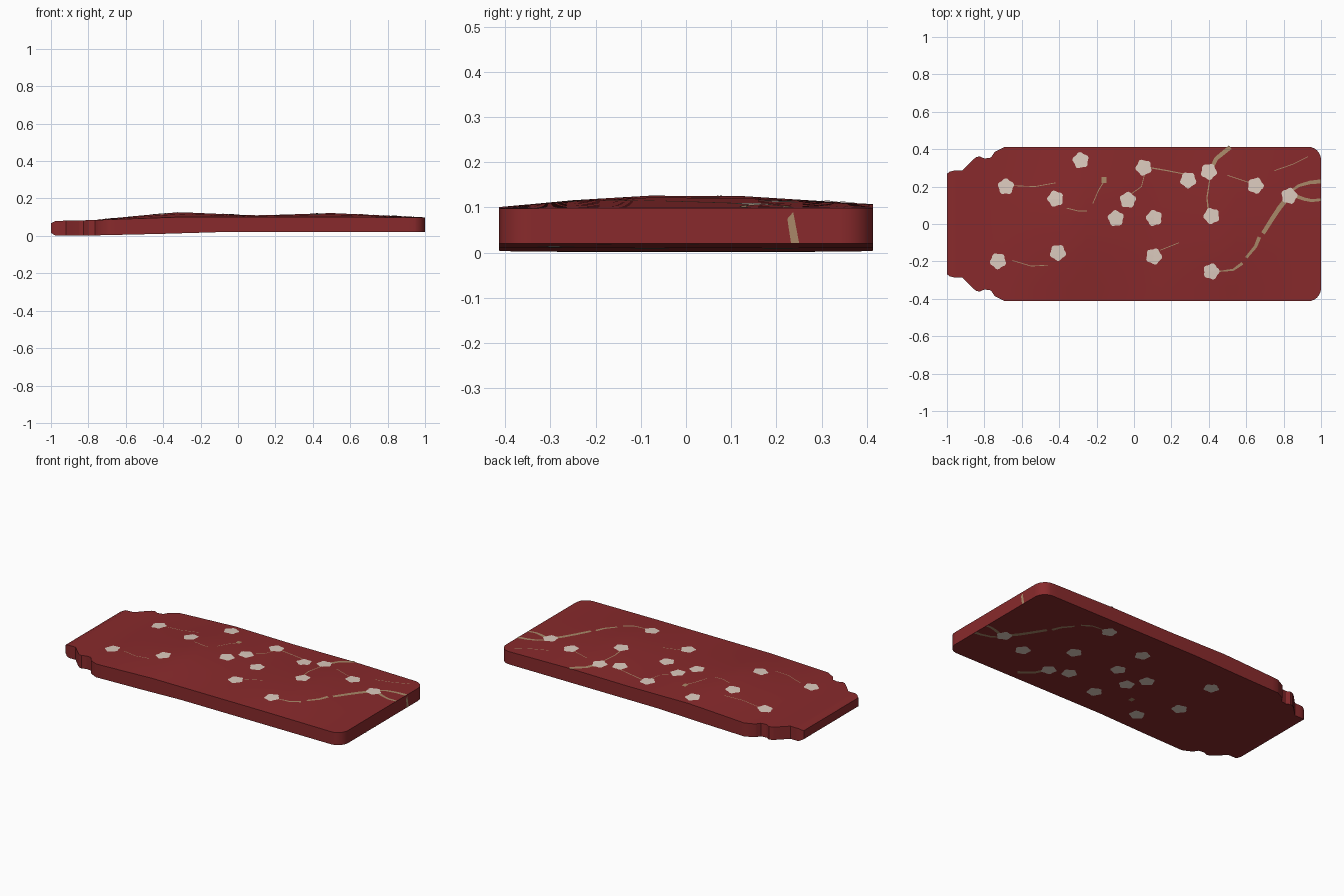
import bpy, bmesh, math
from mathutils import Vector

if "Cube" in bpy.data.objects:
    bpy.data.objects.remove(bpy.data.objects["Cube"])


def material(name, rgb):
    m = bpy.data.materials.new(name)
    m.diffuse_color = (*rgb, 1)
    m.use_nodes = True
    m.node_tree.nodes["Principled BSDF"].inputs["Base Color"].default_value = m.diffuse_color
    return m


RED = material("dark red", (0.248, 0.023, 0.025))
CREAM = material("blossom cream", (0.72, 0.60, 0.52))
TAN = material("branch tan", (0.40, 0.25, 0.14))


def lerp(table, t):
    """Piecewise linear lookup in a list of (t, value)."""
    if t <= table[0][0]:
        return table[0][1]
    for (a, u), (b, v) in zip(table, table[1:]):
        if t <= b:
            return u + (v - u) * (t - a) / (b - a)
    return table[-1][1]


# Height profiles of the gently wavy slab
RIM = [(-1, .068), (-.975, .08), (-.75, .085), (-.3, .101), (.1, .101), (.5, .101), (1, .098)]
CROWN = [(-.77, 0), (-.55, .014), (-.32, .026), (.1, .008), (.5, .021), (1, 0.001)]
ACROSS = [(-.41, 0), (-.25, .6), (-.08, 1), (.13, .95), (.41, .25)]
UNDER = [(-1, .015), (-.975, .002), (-.75, .003), (-.4, .011), (-.1, .02), (1, .02)]


def top(x, y):
    return lerp(RIM, x) + lerp(CROWN, x) * lerp(ACROSS, y)


def bottom(x, y):
    return lerp(UNDER, x)


def finish(bm, name, mat):
    me = bpy.data.meshes.new(name)
    bm.to_mesh(me)
    bm.free()
    ob = bpy.data.objects.new(name, me)
    bpy.context.collection.objects.link(ob)
    me.materials.append(mat)
    return ob


# Slab: half outline mirrored, cut into a grid, extruded and shaped
half = [(-1, .268), (-.985, .28), (-.965, .285), (-.92, .285), (-.87, .335),
        (-.845, .357), (-.825, .362), (-.80, .35), (-.765, .355), (-.745, .385), (-.69, .413)]
half += [(.93 + .07 * math.sin(a), .343 + .07 * math.cos(a))
         for a in [i * math.pi / 12 for i in range(7)]]
outline = [(x, -y) for x, y in half] + half[::-1]
bm = bmesh.new()
bm.faces.new([bm.verts.new((x, y, 0)) for x, y in outline])


def cut(co, no):
    bmesh.ops.bisect_plane(bm, geom=bm.verts[:] + bm.edges[:] + bm.faces[:],
                           plane_co=co, plane_no=no)


for x in [-.975] + [i * .05 - .952 for i in range(39)]:
    cut((x, 0, 0), (1, 0, 0))
for y in (-.34, -.25, -.165, -.08, .025, .13, .235, .34):
    cut((0, y, 0), (0, 1, 0))
ext = bmesh.ops.extrude_face_region(bm, geom=bm.faces[:], use_keep_orig=True)
upper = {g for g in ext["geom"] if isinstance(g, bmesh.types.BMVert)}
for v in bm.verts:
    v.co.z = (top if v in upper else bottom)(v.co.x, v.co.y)
bmesh.ops.recalc_face_normals(bm, faces=bm.faces[:])
slab = finish(bm, "slab", RED)
bpy.context.view_layer.objects.active = slab
slab.select_set(True)
bpy.ops.object.shade_smooth_by_angle(angle=math.radians(30))
slab.select_set(False)


def decals(name, mat, draw, lift):
    """Thin painted pattern: upright on top, mirrored and shifted underneath."""
    bm = bmesh.new()

    def add(pts, above=True, below=True):
        if above:
            bm.faces.new([bm.verts.new((x, y, top(x, y) + lift)) for x, y in pts])
        if below:
            under = [(min(x + .025, 1), .055 - y) for x, y in pts]
            bm.faces.new([bm.verts.new((x, y, bottom(x, y) - lift)) for x, y in under])
    draw(add)
    return finish(bm, name, mat)


# Five-petalled blossoms
SPOTS = [(-.685, .20), (-.285, .34), (-.42, .135), (.052, .302), (.29, .235), (.40, .28),
         (.65, .205), (.83, .15), (-.033, .128), (-.097, .03), (.108, .032), (.415, .043),
         (-.727, -.198), (-.407, -.153), (.106, -.173), (.413, -.254)]


def draw_blossoms(add):
    for n, (cx, cy) in enumerate(SPOTS):
        ring = []
        for k in range(30):
            a = k * math.tau / 30
            r = .041 + .004 * math.cos(5 * (a - math.pi / 2 - n * .15))
            ring.append((cx + r * math.cos(a), cy + r * math.sin(a)))
        for p, q in zip(ring, ring[1:] + ring[:1]):
            add([(cx, cy), p, q], below=cx > -.6)


decals("blossoms", CREAM, draw_blossoms, .002)

# Branches: (start width, end width, points)
STROKES = [
    (.004, .016, [(.44, -.255), (.53, -.245), (.58, -.21)]),
    (.014, .020, [(.60, -.18), (.65, -.12), (.67, -.07)]),
    (.022, .026, [(.69, -.05), (.74, .03), (.78, .09), (.83, .15)]),
    (.012, .022, [(.84, .175), (.88, .205), (.94, .222), (.999, .228)]),
    (.020, .014, [(.85, .155), (.91, .133), (.95, .125), (.999, .13)]),
    (.008, .005, [(.40, .05), (.39, .14), (.41, .27)]),
    (.020, .024, [(.41, .29), (.44, .35), (.515, .411)]),
    (.007, .005, [(.08, .302), (.18, .285), (.28, .265)]),
    (.004, .004, [(-.65, .205), (-.53, .20), (-.42, .22)]),
    (.004, .004, [(-.36, .085), (-.30, .07), (-.25, .07)]),
    (.004, .005, [(-.22, .11), (-.19, .18), (-.165, .22)]),
    (.026, .026, [(-.16, .220), (-.16, .252)]),
    (.004, .004, [(-.65, -.195), (-.55, -.225), (-.46, -.22)]),
    (.004, .004, [(.14, -.14), (.24, -.10)]),
    (.004, .004, [(.75, .285), (.85, .32), (.93, .36)]),
    (.004, .004, [(.50, .26), (.62, .22)]),
    (.004, .004, [(-.03, .15), (.04, .20), (.06, .28)]),
]


def draw_branches(add):
    for w0, w1, pts in STROKES:
        line = []
        for p, q in zip(pts, pts[1:]):
            p, q = Vector(p), Vector(q)
            n = max(1, round((q - p).length / .02))
            line += [p.lerp(q, i / n) for i in range(n)]
        line.append(Vector(pts[-1]))
        left, right = [], []
        for i, p in enumerate(line):
            d = (line[min(i + 1, len(line) - 1)] - line[max(i - 1, 0)]).normalized()
            side = Vector((-d.y, d.x)) * (w0 + (w1 - w0) * i / (len(line) - 1)) / 2
            left.append(p + side)
            right.append(p - side)
        for i in range(len(line) - 1):
            add([tuple(right[i]), tuple(right[i + 1]), tuple(left[i + 1]), tuple(left[i])],
                below=w1 > .01)


decals("branches", TAN, draw_branches, .0014)

# Branch end running down the right edge
bm = bmesh.new()
bm.faces.new([bm.verts.new((1.0012, y, z)) for y, z in
              [(.232, .022), (.25, .022), (.237, .09), (.224, .075)]])
finish(bm, "edge_branch", TAN)
